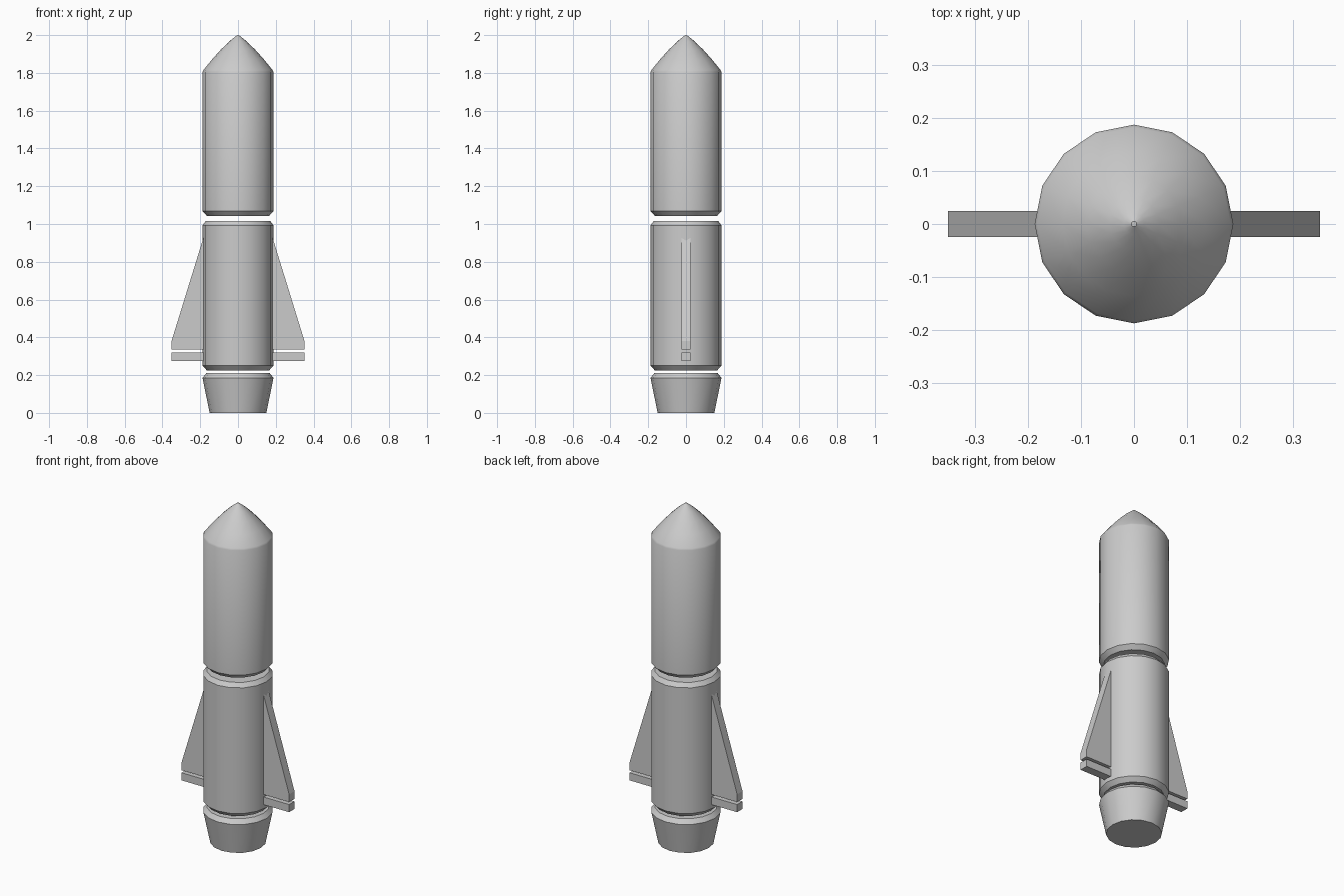
import bpy, bmesh, math

if "Cube" in bpy.data.objects:
    bpy.data.objects.remove(bpy.data.objects["Cube"])

SIDES = 16
R = 0.188


def finish(name, bm):
    bmesh.ops.recalc_face_normals(bm, faces=bm.faces)
    mesh = bpy.data.meshes.new(name)
    bm.to_mesh(mesh)
    bm.free()
    obj = bpy.data.objects.new(name, mesh)
    bpy.context.collection.objects.link(obj)
    return obj


def lathe(name, profile):
    """Closed solid of revolution from (radius, z) points, bottom to top."""
    bm = bmesh.new()
    rings = []
    for r, z in profile:
        rings.append([bm.verts.new((r * math.cos(2 * math.pi * i / SIDES),
                                    r * math.sin(2 * math.pi * i / SIDES), z))
                      for i in range(SIDES)])
    for a, b in zip(rings, rings[1:]):
        for i in range(SIDES):
            j = (i + 1) % SIDES
            bm.faces.new((a[i], a[j], b[j], b[i]))
    bm.faces.new(rings[0])
    bm.faces.new(rings[-1])
    obj = finish(name, bm)
    bpy.ops.object.select_all(action='DESELECT')
    obj.select_set(True)
    bpy.context.view_layer.objects.active = obj
    bpy.ops.object.shade_smooth_by_angle(angle=math.radians(30))
    return obj


def plate(name, outline, side, half=0.025):
    """Flat plate from an (x, z) outline, extruded along y."""
    bm = bmesh.new()
    face = bm.faces.new([bm.verts.new((side * x, -half, z)) for x, z in outline])
    ext = bmesh.ops.extrude_face_region(bm, geom=[face])
    verts = [v for v in ext["geom"] if isinstance(v, bmesh.types.BMVert)]
    bmesh.ops.translate(bm, verts=verts, vec=(0, 2 * half, 0))
    return finish(name, bm)


# Tapered engine nozzle
lathe("engine_nozzle", [(0.15, 0), (R, 0.185), (0.168, 0.21)])

# Lower stage, chamfered at both ends
lathe("lower_stage", [(0.165, 0.225), (R, 0.25), (R, 0.993), (0.17, 1.017)])

# Upper stage with curved nose
lathe("upper_stage", [(0.165, 1.043), (R, 1.068), (R, 1.805), (0.183, 1.815),
                      (0.136, 1.873), (0.09, 1.924), (0.048, 1.965),
                      (0.02, 1.988), (0.005, 2.0)])

# Fins with separate foot bars, one pair per side
for side, label in ((1, "right"), (-1, "left")):
    plate(f"{label}_fin", [(0.17, 0.335), (0.352, 0.335), (0.352, 0.38), (0.17, 0.97)], side)
    plate(f"{label}_fin_foot", [(0.17, 0.275), (0.352, 0.275), (0.352, 0.32), (0.17, 0.32)], side)
